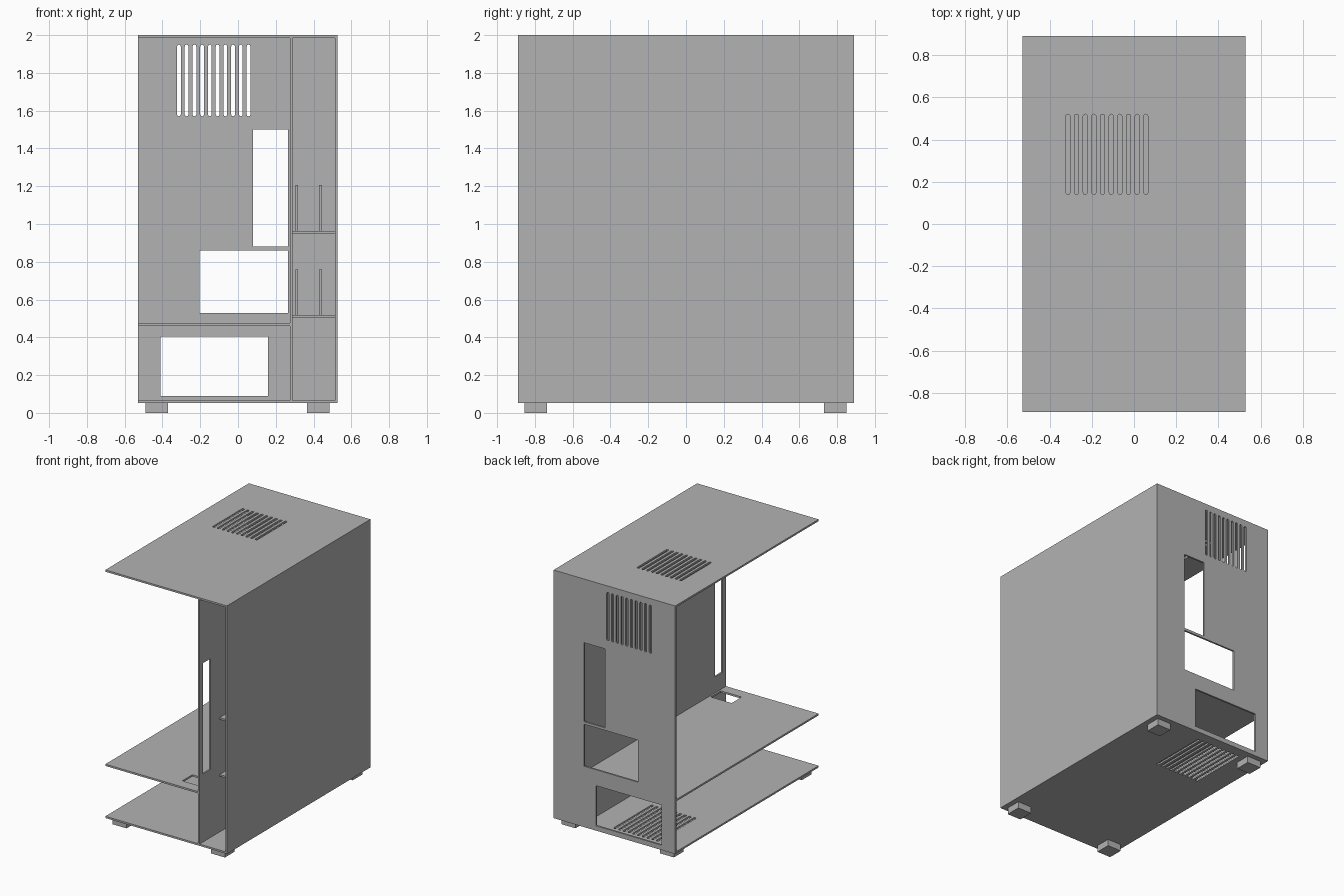
import bpy
import bmesh
from math import cos, sin, pi
from mathutils import Matrix, Vector

cube = bpy.data.objects.get("Cube")
if cube:
    bpy.data.objects.remove(cube, do_unlink=True)

# One painted-metal colour
GREY = (0.45, 0.45, 0.45, 1.0)
metal = bpy.data.materials.new("grey_metal")
metal.use_nodes = True
metal.diffuse_color = GREY
metal.node_tree.nodes["Principled BSDF"].inputs["Base Color"].default_value = GREY

T = 0.014  # sheet thickness
# In-plane axes of a sheet, followed by its thickness axis
AXES = {
    "z": (Vector((1, 0, 0)), Vector((0, 1, 0)), Vector((0, 0, 1))),
    "y": (Vector((1, 0, 0)), Vector((0, 0, 1)), Vector((0, -1, 0))),
    "x": (Vector((0, 1, 0)), Vector((0, 0, 1)), Vector((1, 0, 0))),
}


def rect(u0, u1, v0, v1):
    return [(u0, v0), (u1, v0), (u1, v1), (u0, v1)]


def slot(u0, u1, v0, v1, steps=4):
    """Upright slot with round ends."""
    r, c = (u1 - u0) / 2, (u0 + u1) / 2
    angles = [pi * i / steps for i in range(steps + 1)]
    top = [(c + r * cos(a), v1 - r + r * sin(a)) for a in angles]
    bottom = [(c - r * cos(a), v0 + r - r * sin(a)) for a in angles]
    return top + bottom


def vent(v0, v1, count=10, start=-0.323, pitch=0.041, width=0.02):
    return [slot(start + i * pitch, start + i * pitch + width, v0, v1)
            for i in range(count)]


def sheet(name, axis, position, outline, holes=()):
    """Flat sheet with cut-outs, centred on a position along its axis."""
    curve = bpy.data.curves.new(name + "_outline", "CURVE")
    curve.dimensions = "2D"
    curve.fill_mode = "BOTH"
    curve.extrude = T / 2
    for loop in [outline, *holes]:
        spline = curve.splines.new("POLY")
        spline.points.add(len(loop) - 1)
        for point, (u, v) in zip(spline.points, loop):
            point.co = (u, v, 0, 1)
        spline.use_cyclic_u = True
    temp = bpy.data.objects.new(name + "_outline", curve)
    bpy.context.collection.objects.link(temp)
    graph = bpy.context.evaluated_depsgraph_get()
    mesh = bpy.data.meshes.new_from_object(temp.evaluated_get(graph))
    bpy.data.objects.remove(temp, do_unlink=True)
    bpy.data.curves.remove(curve)

    u, v, w = AXES[axis]
    turn = Matrix((u, v, w)).transposed().to_4x4()
    offset = Vector([position if a == axis else 0 for a in "xyz"])
    mesh.transform(Matrix.Translation(offset) @ turn)
    bm = bmesh.new()
    bm.from_mesh(mesh)
    bmesh.ops.remove_doubles(bm, verts=bm.verts, dist=0.0001)
    bmesh.ops.recalc_face_normals(bm, faces=bm.faces)
    for face in bm.faces:
        face.smooth = False
    finish(name, bm, mesh)


def box(name, low, high):
    bm = bmesh.new()
    bmesh.ops.create_cube(bm, size=1)
    for vert in bm.verts:
        vert.co = [lo + (c + 0.5) * (hi - lo)
                   for c, lo, hi in zip(vert.co, low, high)]
    finish(name, bm, bpy.data.meshes.new(name))


def finish(name, bm, mesh):
    bm.to_mesh(mesh)
    bm.free()
    mesh.name = name
    mesh.materials.clear()
    mesh.materials.append(metal)
    obj = bpy.data.objects.new(name, mesh)
    bpy.context.collection.objects.link(obj)


LEFT, RIGHT, DEPTH = 0.527, -0.529, 0.89
BASE, TOP = 0.052, 2.0
INNER = LEFT - T          # inside of the side panel
TRAY = 0.282              # centre of the dividing tray

# Outer shell
box("side_panel", (INNER, -DEPTH, BASE), (LEFT, DEPTH, TOP))
plan = rect(RIGHT, INNER, -DEPTH, DEPTH)
sheet("top_panel", "z", TOP - T / 2, plan, vent(0.14, 0.52))
sheet("bottom_panel", "z", BASE + T / 2, plan, vent(0.33, 0.81))

# Rear panel with vent, expansion, port and power openings
sheet("rear_panel", "y", DEPTH - T / 2,
      rect(RIGHT, INNER, BASE + T, TOP - T),
      vent(1.57, 1.95) + [rect(0.08, 0.265, 0.88, 1.5),
                          rect(-0.205, 0.265, 0.53, 0.86),
                          rect(-0.41, 0.16, 0.09, 0.405)])

# Dividing tray with a tall cable opening
sheet("main_tray", "x", TRAY,
      rect(-DEPTH, DEPTH - T, BASE + T, TOP - T),
      [rect(-0.845, -0.755, 0.6, 1.47)])

# Lower compartment cover with a cable opening
sheet("lower_cover", "z", 0.468,
      rect(RIGHT, TRAY - T / 2, -DEPTH, DEPTH - T),
      [rect(0.08, 0.262, -0.805, -0.68)])

# Drive shelves with upright guides behind the tray
for level, z in (("lower", 0.51), ("upper", 0.957)):
    sheet(level + "_drive_shelf", "z", z,
          rect(TRAY + T / 2, INNER, -0.64, 0.0))
    for side, x in (("inner", 0.311), ("outer", 0.437)):
        sheet(f"{level}_{side}_drive_guide", "x", x,
              rect(-0.55, -0.05, z + T / 2, z + 0.25))

# Feet
for side, x in (("right", -0.43), ("left", 0.425)):
    for end, y in (("front", -0.795), ("rear", 0.79)):
        box(f"{end}_{side}_foot", (x - 0.06, y - 0.06, 0),
            (x + 0.06, y + 0.06, BASE))
